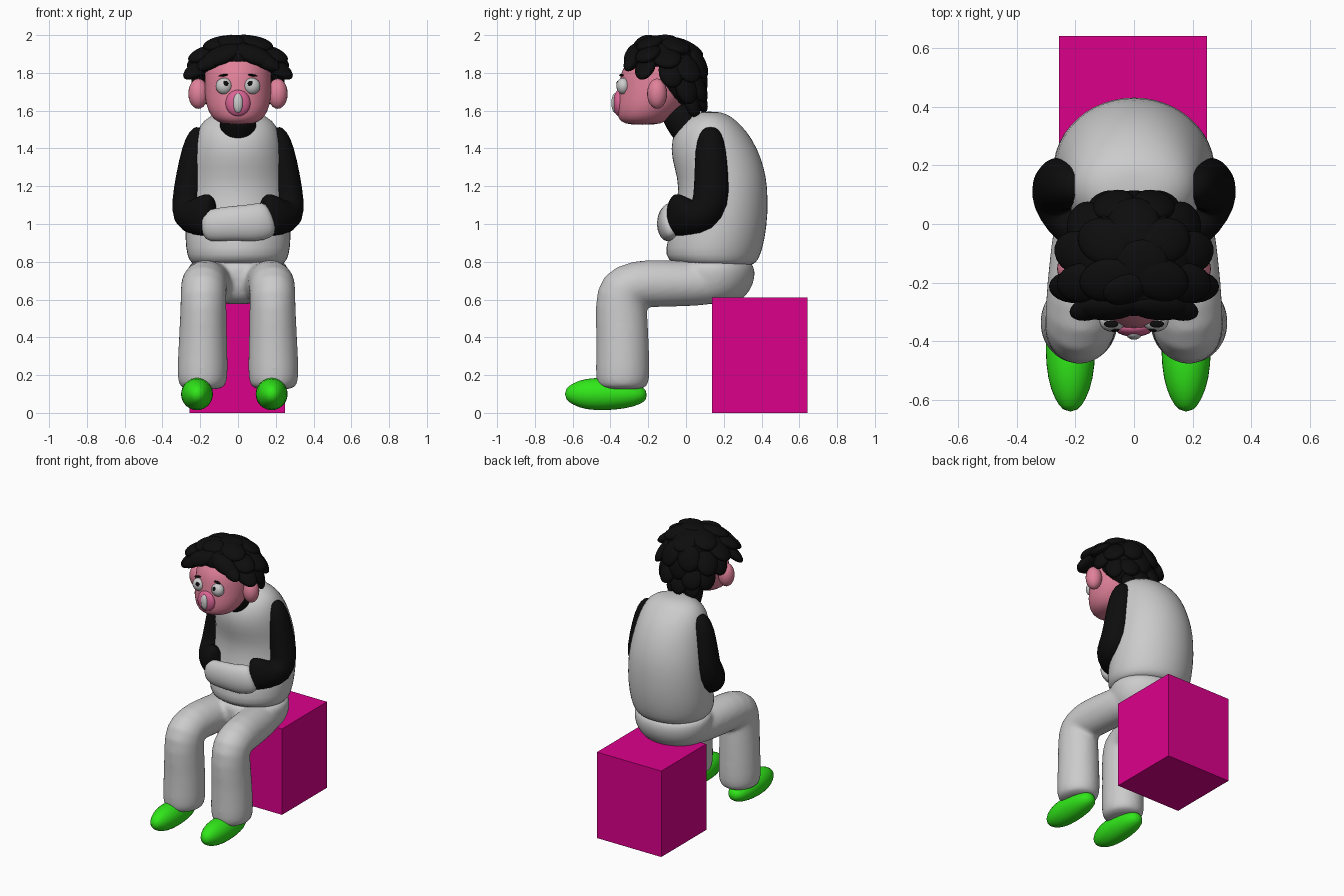
import bpy, bmesh, math
from mathutils import Vector, Matrix


def material(name, rgb):
    m = bpy.data.materials.new(name)
    m.diffuse_color = (*rgb, 1)
    return m


PINK = material("skin_pink", (0.75, 0.22, 0.32))
ROSE = material("nose_rose", (0.7, 0.13, 0.3))
BLACK = material("black", (0.004, 0.004, 0.004))
GREEN = material("shoe_green", (0.03, 0.8, 0.01))
MAGENTA = material("box_magenta", (0.72, 0.0, 0.26))


def finish(name, bm, mat, smooth=True):
    bmesh.ops.recalc_face_normals(bm, faces=bm.faces)
    for f in bm.faces:
        f.smooth = smooth
    me = bpy.data.meshes.new(name)
    bm.to_mesh(me)
    bm.free()
    ob = bpy.data.objects.new(name, me)
    bpy.context.collection.objects.link(ob)
    if mat:
        me.materials.append(mat)
    return ob


def loft(name, rings, mat=None, seg=24, sub=1):
    """Skin over elliptical rings given as (centre, u, v)."""
    bm = bmesh.new()
    loops = []
    for c, u, v in rings:
        loops.append([bm.verts.new(c + u * math.cos(a) + v * math.sin(a))
                      for a in (2 * math.pi * i / seg for i in range(seg))])
    for a, b in zip(loops, loops[1:]):
        for i in range(seg):
            j = (i + 1) % seg
            bm.faces.new((a[i], a[j], b[j], b[i]))
    bm.faces.new(loops[0])
    bm.faces.new(loops[-1])
    ob = finish(name, bm, mat)
    if sub:
        ob.modifiers.new("smooth", 'SUBSURF').levels = sub
        ob.modifiers["smooth"].render_levels = sub
    return ob


def stack(name, rows, mat=None, **kw):
    """Level rings: z, front y, back y, half width."""
    return loft(name, [(Vector((0, (f + b) / 2, z)), Vector((w, 0, 0)), Vector((0, (b - f) / 2, 0)))
                       for z, f, b, w in rows], mat, **kw)


def tube(name, pts, mat=None, side=(1, 0, 0), **kw):
    """Rings along a path: x, y, z, radius along side, other radius."""
    P = [Vector(p[:3]) for p in pts]
    u, rings = Vector(side), []
    for i, p in enumerate(pts):
        t = (P[min(i + 1, len(P) - 1)] - P[max(i - 1, 0)]).normalized()
        u = (u - t * u.dot(t)).normalized()
        rings.append((P[i], u * p[3], t.cross(u) * p[4]))
    return loft(name, rings, mat, **kw)


def ball(name, loc, size, mat=None, rot=None):
    bm = bmesh.new()
    m = Matrix.Translation(loc) @ (rot or Matrix()) @ Matrix.Diagonal((*size, 1))
    bmesh.ops.create_uvsphere(bm, u_segments=20, v_segments=12, radius=1, matrix=m)
    return finish(name, bm, mat)


# seat box
bm = bmesh.new()
bmesh.ops.create_cube(bm, size=1, matrix=Matrix.Translation((-0.003, 0.39, 0.305))
                      @ Matrix.Diagonal((0.505, 0.505, 0.61, 1)))
finish("seat_box", bm, MAGENTA, False)

# trousers: hips and two bent legs fused into one skin
parts = [stack("trousers", [(.575, .0, .25, .15), (.60, -.05, .30, .21), (.65, -.08, .345, .25),
                            (.72, -.09, .37, .268), (.78, -.09, .365, .268), (.815, -.06, .33, .24)])]
for s in (-1, 1):
    parts.append(tube("leg", [(s * .12, .20, .685, .11, .11), (s * .14, .05, .685, .125, .12),
                              (s * .165, -.12, .685, .125, .125), (s * .18, -.26, .685, .122, .13),
                              (s * .182, -.335, .655, .122, .15), (s * .183, -.345, .56, .122, .14),
                              (s * .185, -.335, .40, .128, .138), (s * .188, -.335, .22, .136, .145),
                              (s * .188, -.335, .15, .13, .14), (s * .188, -.335, .12, .10, .11)]))
dg = bpy.context.evaluated_depsgraph_get()
bm = bmesh.new()
for p in parts:
    bm.from_object(p, dg)
for p in parts:
    bpy.data.objects.remove(p)
trousers = finish("trousers", bm, None)
r = trousers.modifiers.new("fuse", 'REMESH')
r.mode, r.voxel_size, r.use_smooth_shade = 'VOXEL', 0.014, True
trousers.modifiers.new("soften", 'SMOOTH').iterations = 6

# shoes
for x, n in ((-.217, "left"), (.178, "right")):
    tube(n + "_shoe", [(x, -.207, .095, .02, .02), (x, -.235, .095, .06, .05), (x, -.32, .095, .083, .075),
                       (x, -.43, .1, .089, .09), (x, -.53, .1, .08, .085), (x, -.60, .1, .055, .06),
                       (x, -.642, .1, .022, .025)], GREEN, seg=16)

# body
stack("torso", [(.775, .0, .33, .20), (.79, -.07, .37, .25), (.83, -.115, .395, .272), (.92, -.10, .42, .283),
                (1.05, -.06, .436, .28), (1.2, -.035, .434, .268), (1.3, -.065, .415, .256),
                (1.4, -.085, .38, .243), (1.49, -.065, .325, .22), (1.55, -.01, .265, .185),
                (1.585, .04, .215, .12), (1.595, .09, .16, .05)])

# sleeves and folded hands
for s, n in ((-1, "left"), (1, "right")):
    tube(n + "_sleeve", [(s * .19, .13, 1.51, .03, .03), (s * .20, .13, 1.48, .06, .06),
                         (s * .222, .13, 1.40, .075, .083), (s * .25, .135, 1.25, .08, .09),
                         (s * .266, .135, 1.12, .085, .1), (s * .262, .09, 1.04, .09, .1),
                         (s * .225, .02, 1.035, .085, .095), (s * .18, -.03, 1.045, .072, .11),
                         (s * .145, -.055, 1.05, .06, .115), (s * .13, -.065, 1.05, .045, .09)], BLACK)
tube("folded_hands", [(-.185, -.06, .99, .04, .06), (-.16, -.07, .99, .055, .085), (-.08, -.095, 1.0, .055, .09),
                      (.0, -.10, 1.005, .055, .093), (.08, -.095, 1.005, .058, .1),
                      (.155, -.08, 1.02, .055, .10), (.18, -.07, 1.03, .035, .07)], side=(0, 1, 0))

# rolled collar
tube("collar", [(0, .05, 1.44, .09, .09), (0, .0, 1.515, .098, .09), (0, -.025, 1.55, .098, .09),
                (0, -.075, 1.62, .09, .08)], BLACK)

# head
stack("head", [(1.525, -.30, -.16, .06), (1.54, -.345, -.11, .11), (1.57, -.365, -.07, .145),
               (1.63, -.37, -.01, .172), (1.71, -.355, .03, .18), (1.8, -.35, .05, .178),
               (1.87, -.31, .04, .165), (1.93, -.24, .0, .12), (1.955, -.18, -.06, .05)], PINK)
for s, n in ((-1, "left"), (1, "right")):
    ball(n + "_ear", (s * .21, -.153, 1.69), (.053, .053, .08), PINK)
    ball(n + "_eye", (s * .074, -.332, 1.73), (.044, .036, .044))
    ball(n + "_pupil", (s * .066, -.360, 1.742), (.015, .009, .016), BLACK)
    ball(n + "_eyebrow", (s * .078, -.342, 1.787), (.025, .012, .006), BLACK,
         Matrix.Rotation(s * .15, 4, 'Y'))
ball("nose", (0, -.355, 1.64), (.066, .03, .07), ROSE)
ball("nose_tip", (0, -.375, 1.64), (.027, .02, .052))

# hair: solid cap under overlapping leaf-shaped locks
ball("hair_cap", (0, -.06, 1.79), (.19, .155, .17), BLACK)
ball("hair_crown", (0, -.125, 1.885), (.2, .19, .1), BLACK)
centre = Vector((0, -.12, 1.8))


def lock(pos, aim, length=.1, width=.065, thick=.035):
    p, d = Vector(pos), Vector(aim).normalized()
    w = (p - centre).cross(d).normalized()
    rot = Matrix((d, w, d.cross(w))).transposed().to_4x4()
    ball("hair_lock", p, (length, width, thick), BLACK, rot)


for s in (-1, 1):
    lock((s * .085, -.285, 1.895), (s, -.1, -.4), .11, .055)         # fringe
    lock((s * .145, -.285, 1.86), (s, -.35, -.55), .085, .045)
    lock((s * .205, -.215, 1.83), (s, -.1, -.7), .1, .06)            # temples
    lock((s * .175, -.2, 1.9), (s, -.2, -.4), .095, .07)
    lock((s * .19, -.10, 1.88), (s, .3, -.6), .095, .075)            # sides
    lock((s * .2, -.08, 1.80), (s * .4, .2, -1), .085, .065)
    lock((s * .165, .0, 1.83), (s * .5, .6, -1), .1, .075)
    lock((s * .165, .0, 1.72), (s * .1, .3, -1), .09, .06)
    lock((s * .07, .065, 1.85), (s * .3, .4, -1), .09, .075)         # back
    lock((s * .09, .065, 1.72), (s * .3, .4, -1), .085, .07)
    lock((s * .07, .035, 1.63), (s * .2, .3, -1), .07, .055)
    lock((s * .09, -.19, 1.955), (s, -.3, -.25), .1, .075)           # crown
    lock((s * .1, -.06, 1.945), (s, .5, -.4), .1, .08)
lock((0, .075, 1.79), (0, .2, -1), .1, .075)
lock((0, .07, 1.67), (0, .4, -1), .085, .065)
lock((0, .0, 1.935), (0, 1, -.5), .1, .09)
lock((.02, -.14, 1.968), (1, .2, .05), .1, .09, .032)
lock((-.03, -.22, 1.96), (-1, -.3, 0), .08, .06)
